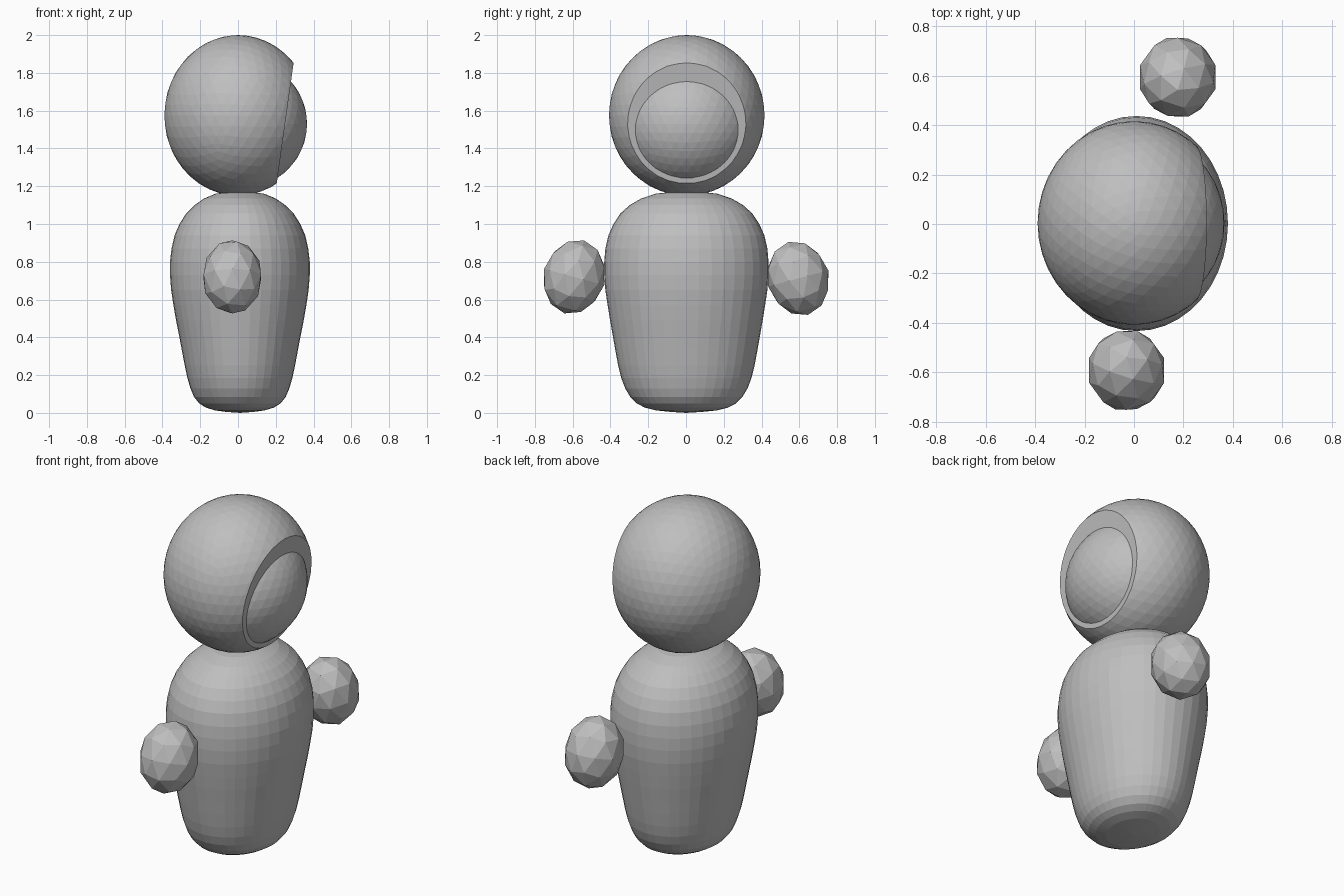
import bpy, bmesh, math
from mathutils import Vector, Matrix

if "Cube" in bpy.data.objects:
    bpy.data.objects.remove(bpy.data.objects["Cube"])

grey = bpy.data.materials.new("plain grey")
grey.diffuse_color = (0.52, 0.52, 0.52, 1)
grey.use_nodes = True
grey.node_tree.nodes["Principled BSDF"].inputs["Base Color"].default_value = grey.diffuse_color


def finish(name, bm):
    bmesh.ops.recalc_face_normals(bm, faces=bm.faces)
    me = bpy.data.meshes.new(name)
    bm.to_mesh(me)
    bm.free()
    me.materials.append(grey)
    ob = bpy.data.objects.new(name, me)
    bpy.context.collection.objects.link(ob)
    return ob


def ellipsoid(center, radii, detail, tilt=0):
    bm = bmesh.new()
    bmesh.ops.create_icosphere(bm, subdivisions=detail, radius=1)
    m = (Matrix.Translation(center) @ Matrix.Rotation(math.radians(tilt), 4, 'X')
         @ Matrix.Diagonal((*radii, 1)))
    bmesh.ops.transform(bm, matrix=m, verts=bm.verts)
    return bm


# Body: oval lathe, (half width in x, half depth in y, height)
profile = [(.07, .08, .005), (.13, .16, .013), (.18, .22, .028), (.215, .262, .05),
           (.243, .297, .085), (.262, .324, .13), (.278, .345, .185), (.292, .361, .25),
           (.307, .376, .33), (.322, .390, .41), (.338, .404, .49), (.352, .417, .57),
           (.364, .429, .65), (.370, .435, .73), (.370, .435, .80), (.362, .429, .87),
           (.346, .413, .94), (.320, .386, 1.0), (.285, .35, 1.055), (.24, .30, 1.1),
           (.19, .24, 1.135), (.13, .165, 1.16), (.06, .08, 1.17)]
N = 40
bm = bmesh.new()
rings = [[bm.verts.new((.01 + rx * math.cos(2 * math.pi * i / N),
                        .002 + ry * math.sin(2 * math.pi * i / N), z))
          for i in range(N)] for rx, ry, z in profile]
for a, b in zip(rings, rings[1:]):
    for i in range(N):
        j = (i + 1) % N
        bm.faces.new((a[i], a[j], b[j], b[i]))
for ring, z in ((rings[0], 0), (rings[-1], 1.172)):
    tip = bm.verts.new((.01, .002, z))
    for i in range(N):
        bm.faces.new((ring[i], ring[(i + 1) % N], tip))
finish("body", bm)

# Head: ball with the +x side sliced off by a slightly leaning plane
bm = ellipsoid((0, .004, 1.575), (.39, .412, .425), 4)
bmesh.ops.bisect_plane(bm, geom=bm.verts[:] + bm.edges[:] + bm.faces[:],
                       plane_co=(.28, 0, 1.75), plane_no=Vector((.5, 0, -.07)).normalized(),
                       clear_outer=True)
bmesh.ops.holes_fill(bm, edges=[e for e in bm.edges if e.is_boundary], sides=0)
finish("head", bm)

# Face: smaller ball bulging out of the slice
finish("face", ellipsoid((0, .004, 1.53), (.366, .37, .35), 4))

# Hands: low-poly eggs leaning in towards the body
finish("front_hand", ellipsoid((-.03, -.592, .72), (.16, .165, .2), 2, -15))
finish("back_hand", ellipsoid((.177, .594, .712), (.16, .165, .2), 2, 15))
